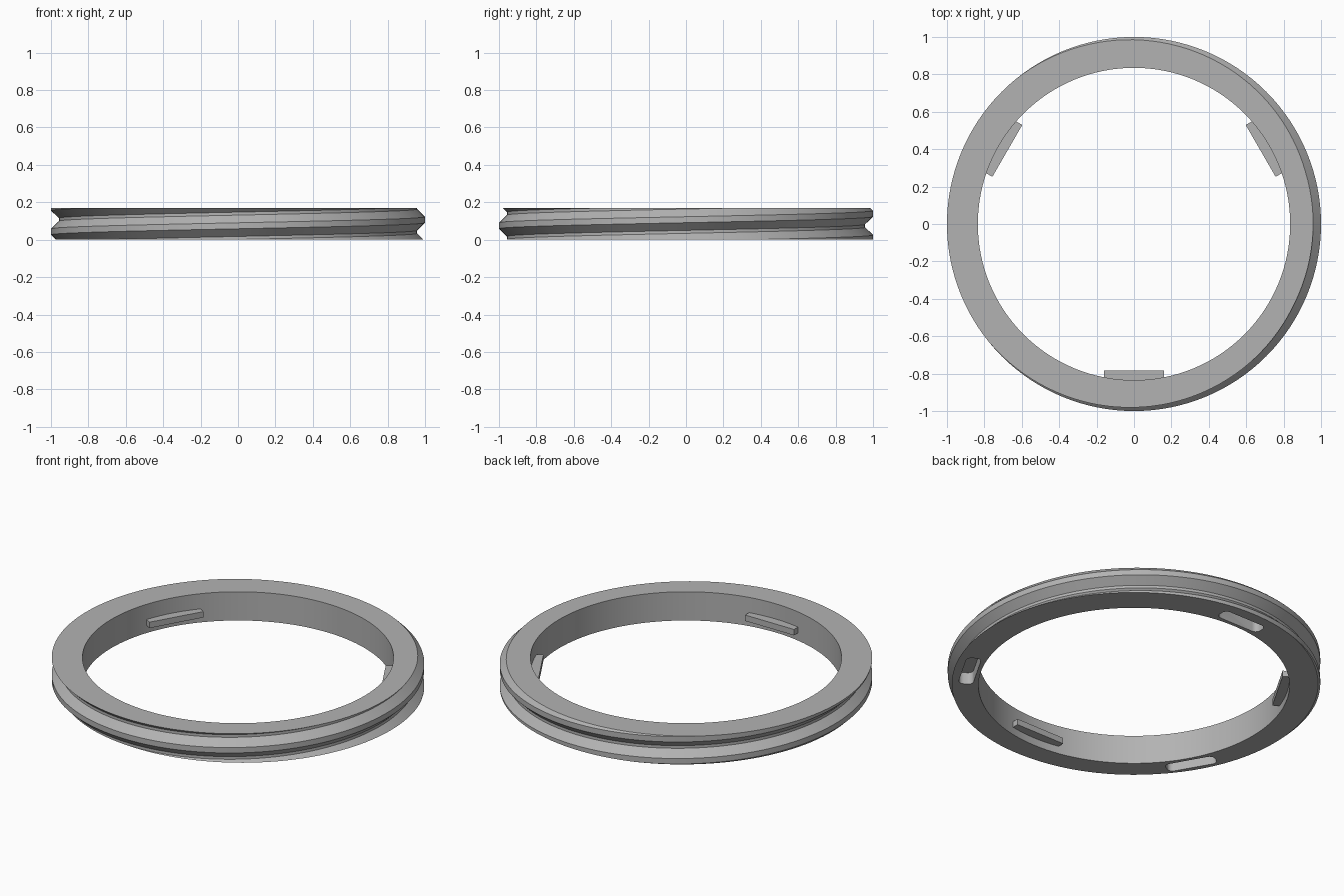
import bpy, bmesh, math
from mathutils import Matrix

if "Cube" in bpy.data.objects:
    bpy.data.objects.remove(bpy.data.objects["Cube"])

H = 0.17          # ring height
R_IN = 0.835      # bore radius
R_CREST, R_ROOT = 1.0, 0.958
PITCH = 0.13
CREST_0 = 0.107   # crest height at angle zero
N = 128

grey = bpy.data.materials.new("light_grey")
grey.diffuse_color = (0.45, 0.45, 0.45, 1)
grey.use_nodes = True
grey.node_tree.nodes["Principled BSDF"].inputs["Base Color"].default_value = grey.diffuse_color


def make_object(name, bm):
    bmesh.ops.recalc_face_normals(bm, faces=bm.faces)
    mesh = bpy.data.meshes.new(name)
    bm.to_mesh(mesh)
    bm.free()
    mesh.materials.append(grey)
    ob = bpy.data.objects.new(name, mesh)
    bpy.context.collection.objects.link(ob)
    return ob


def block(bm, length, r0, r1, z0, z1, angle, corner=0.0):
    """Box lying along the tangent between radii r0 and r1, corners optionally rounded."""
    made = bmesh.ops.create_cube(bm, size=1)["verts"]
    bmesh.ops.scale(bm, vec=(r1 - r0, length, z1 - z0), verts=made)
    bmesh.ops.translate(bm, vec=((r0 + r1) / 2, 0, (z0 + z1) / 2), verts=made)
    geom = set(made)
    if corner:
        edges = {e for v in made for e in v.link_edges
                 if abs(e.verts[0].co.z - e.verts[1].co.z) > 1e-4}
        res = bmesh.ops.bevel(bm, geom=list(edges), offset=corner, segments=5,
                              profile=0.5, affect='EDGES')
        geom = {v for v in made if v.is_valid} | set(res["verts"])
    bmesh.ops.rotate(bm, cent=(0, 0, 0), verts=list(geom),
                     matrix=Matrix.Rotation(math.radians(angle), 3, 'Z'))


# Threaded ring: helical outer sheet, trimmed flat at both ends
bm = bmesh.new()
profile = [(R_CREST, -0.016), (R_CREST, 0.016), (R_ROOT, 0.057), (R_ROOT, 0.073)]
points = [(r, CREST_0 + dz + k * PITCH) for k in range(-4, 4) for r, dz in profile]
cols = []
for i in range(N):
    a = 2 * math.pi * i / N
    cols.append([bm.verts.new((r * math.cos(a), r * math.sin(a), z + PITCH * i / N))
                 for r, z in points])
for i in range(N):
    shift = 4 if i == N - 1 else 0    # last column joins one pitch higher
    a, b = cols[i], cols[(i + 1) % N]
    for j in range(len(points) - 1 - shift):
        bm.faces.new((a[j], b[j + shift], b[j + 1 + shift], a[j + 1]))
for z, side in ((0, -1), (H, 1)):
    bmesh.ops.bisect_plane(bm, geom=bm.verts[:] + bm.edges[:] + bm.faces[:], dist=1e-6,
                           plane_co=(0, 0, z), plane_no=(0, 0, side), clear_outer=True)
bmesh.ops.remove_doubles(bm, verts=bm.verts, dist=1e-5)

# Bore wall and flat end faces
rims = [[e for e in bm.edges if e.is_boundary and all(abs(v.co.z - z) < 1e-4 for v in e.verts)]
        for z in (0, H)]
bore = [[bm.verts.new((R_IN * math.cos(2 * math.pi * i / N),
                       R_IN * math.sin(2 * math.pi * i / N), z)) for i in range(N)]
        for z in (0, H)]
for i in range(N):
    k = (i + 1) % N
    bm.faces.new((bore[0][i], bore[1][i], bore[1][k], bore[0][k]))
for rim, loop in zip(rims, bore):
    inner = [bm.edges.get((loop[i], loop[(i + 1) % N])) for i in range(N)]
    bmesh.ops.triangle_fill(bm, edges=rim + inner, use_beauty=True)
ring = make_object("threaded_ring", bm)

# Rounded pockets sunk into the underside
bm = bmesh.new()
for angle in (90, 210, 330):
    block(bm, 0.28, 0.855, 0.935, -0.05, 0.07, angle, corner=0.03)
cutter = make_object("pocket_cutter", bm)
cutter.hide_render = True
cutter.hide_set(True)
cut = ring.modifiers.new("pockets", 'BOOLEAN')
cut.object = cutter
cut.operation = 'DIFFERENCE'
cut.solver = 'EXACT'
bpy.context.view_layer.objects.active = ring
ring.select_set(True)
bpy.ops.object.modifier_apply(modifier=cut.name)
bpy.data.objects.remove(cutter)
bpy.ops.object.shade_smooth_by_angle(angle=math.radians(25))

# Straight tabs standing out from the bore wall
bm = bmesh.new()
for angle in (30, 150, 270):
    block(bm, 0.32, 0.782, 0.845, 0.045, 0.08, angle)
make_object("bore_tabs", bm)
